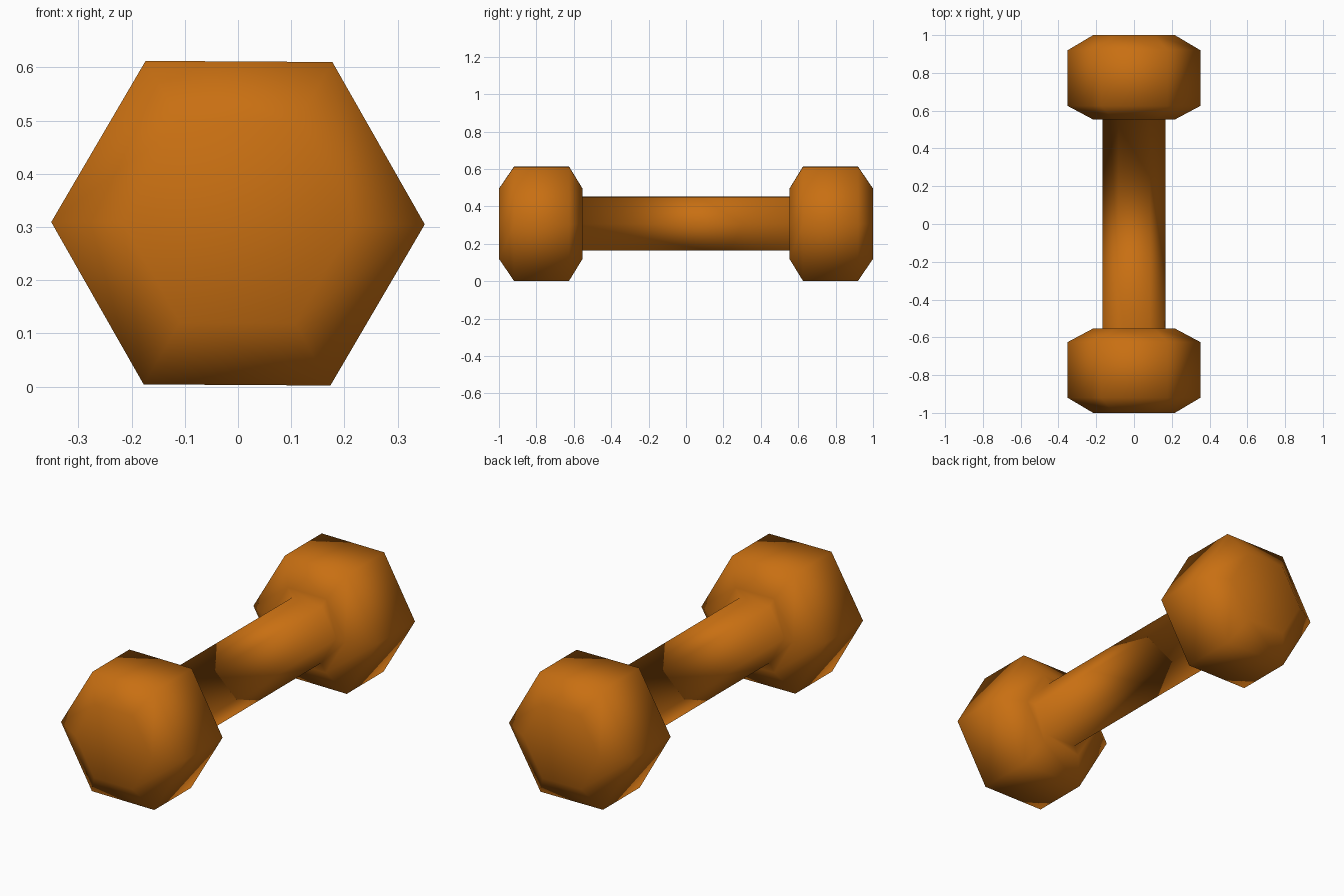
import bpy, bmesh, math

if "Cube" in bpy.data.objects:
    bpy.data.objects.remove(bpy.data.objects["Cube"])

SIDES = 6
CENTRE_Z = 0.307
TWIST = math.radians(-0.35)   # the hexagon sits very slightly turned

# Half profile from the middle outwards: (distance along y, radius)
half = [(0.553, 0.166), (0.553, 0.216), (0.625, 0.351), (0.92, 0.351), (1.0, 0.216)]
profile = [(-y, r) for y, r in reversed(half)] + half

# Orange coating
orange = bpy.data.materials.new("orange coating")
orange.diffuse_color = (0.58, 0.16, 0.006, 1)
orange.use_nodes = True
orange.node_tree.nodes["Principled BSDF"].inputs["Base Color"].default_value = orange.diffuse_color

# Hexagonal handle and both bevelled heads as one smooth-shaded body
bm = bmesh.new()
rings = []
for y, r in profile:
    ring = []
    for i in range(SIDES):
        a = TWIST + 2 * math.pi * i / SIDES
        ring.append(bm.verts.new((r * math.cos(a), y, CENTRE_Z + r * math.sin(a))))
    rings.append(ring)
for a, b in zip(rings, rings[1:]):
    for i in range(SIDES):
        j = (i + 1) % SIDES
        bm.faces.new((a[i], a[j], b[j], b[i]))

# Flat head ends
bm.faces.new(rings[0])
bm.faces.new(rings[-1])
bmesh.ops.recalc_face_normals(bm, faces=bm.faces)
for f in bm.faces:
    f.smooth = True

mesh = bpy.data.meshes.new("dumbbell")
bm.to_mesh(mesh)
bm.free()
mesh.materials.append(orange)
dumbbell = bpy.data.objects.new("dumbbell", mesh)
bpy.context.collection.objects.link(dumbbell)
